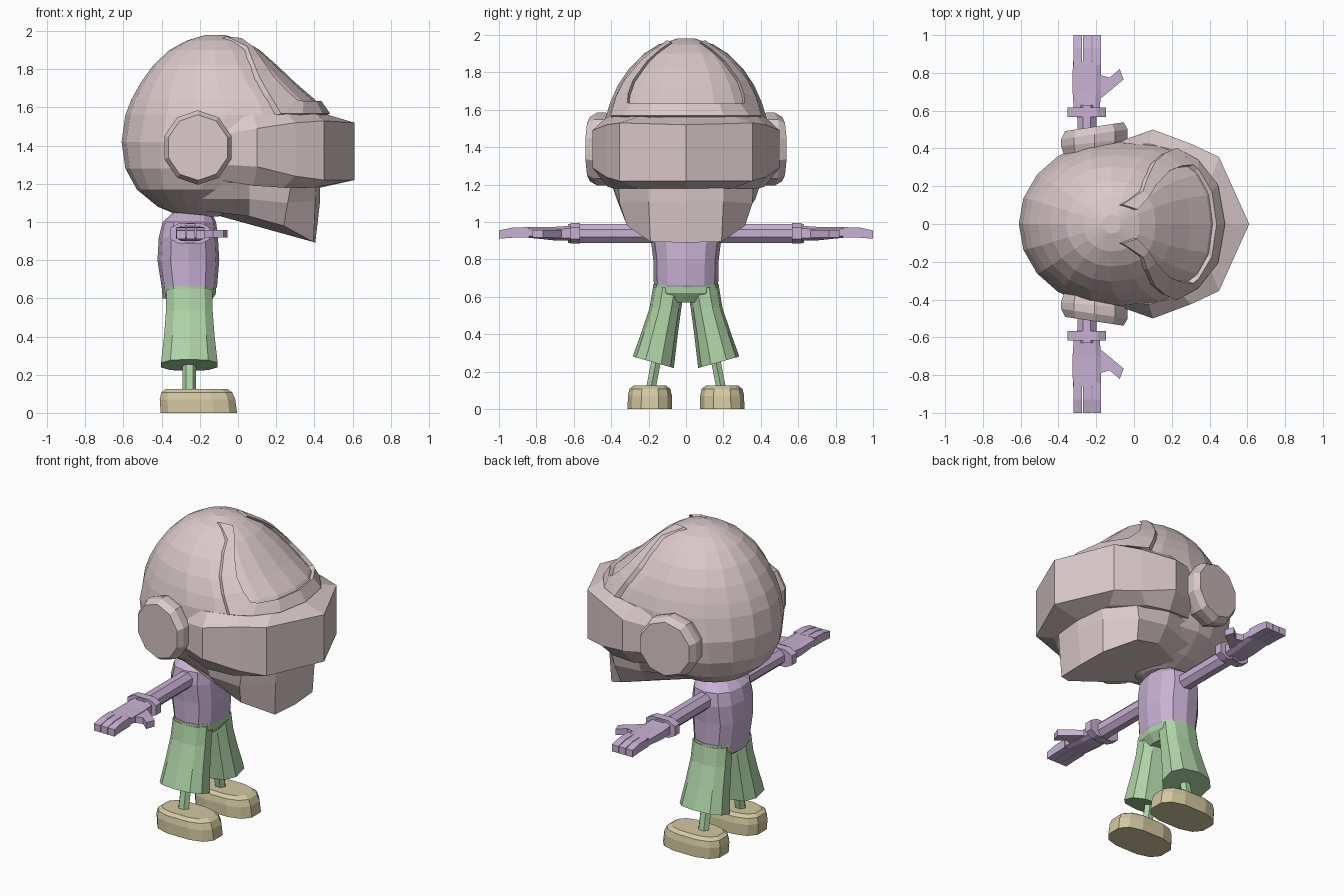
import bpy, bmesh
from math import sin, cos, pi, copysign

if "Cube" in bpy.data.objects:
    bpy.data.objects.remove(bpy.data.objects["Cube"])

def material(name, col):
    m = bpy.data.materials.new(name)
    m.diffuse_color = (*col, 1)
    m.use_nodes = True
    m.node_tree.nodes["Principled BSDF"].inputs["Base Color"].default_value = m.diffuse_color
    return m

PINK = material("helmet_pink", (0.70, 0.58, 0.59))
PURPLE = material("shirt_purple", (0.58, 0.44, 0.66))
GREEN = material("trouser_green", (0.42, 0.65, 0.38))
YELLOW = material("shoe_yellow", (0.65, 0.58, 0.36))

def finish(name, bm, mat, mirror=False):
    bmesh.ops.recalc_face_normals(bm, faces=bm.faces)
    me = bpy.data.meshes.new(name)
    bm.to_mesh(me)
    bm.free()
    me.materials.append(mat)
    ob = bpy.data.objects.new(name, me)
    bpy.context.collection.objects.link(ob)
    if mirror:
        mod = ob.modifiers.new("Mirror", "MIRROR")
        mod.use_axis = (False, True, False)
    return ob

def loft(name, rings, mat, mirror=False):
    bm = bmesh.new()
    vs = [[bm.verts.new(p) for p in r] for r in rings]
    n = len(rings[0])
    for a, b in zip(vs, vs[1:]):
        for i in range(n):
            j = (i + 1) % n
            bm.faces.new((a[i], a[j], b[j], b[i]))
    bm.faces.new(vs[0])
    bm.faces.new(vs[-1])
    return finish(name, bm, mat, mirror)

def oval(n, cu, cv, ru, rv, power=2.0, phase=0.0):
    """Superellipse outline as (u, v) pairs."""
    out = []
    for i in range(n):
        t = 2 * pi * (i + phase) / n
        c, s = cos(t), sin(t)
        out.append((cu + ru * copysign(abs(c) ** (2 / power), c),
                    cv + rv * copysign(abs(s) ** (2 / power), s)))
    return out

def sides(half):
    """Complete a half outline (first point on y = 0) across the middle."""
    return half + [(x, -y, z) for x, y, z in reversed(half[1:])]

# Helmet shell: z, back x, front x, half width
SHELL = [(1.03, -.30, -.10, .10), (1.08, -.42, .00, .22), (1.17, -.53, .15, .36),
         (1.28, -.59, .30, .42), (1.42, -.61, .40, .445), (1.56, -.59, .46, .43),
         (1.64, -.56, .405, .405), (1.73, -.51, .30, .365), (1.82, -.445, .205, .305),
         (1.90, -.36, .115, .225), (1.95, -.27, .03, .145), (1.98, -.17, -.07, .05)]

def shell_ring(z, xb, xf, w):
    c = (xb + xf) / 2
    return [(x, y, z) for x, y in
            [b if b[0] > c else a for a, b in zip(oval(20, c, 0, xf - c, w, 2.0),
                                                 oval(20, c, 0, xf - c, w, 2.4))]]

loft("helmet_shell", [shell_ring(*r) for r in SHELL], PINK)

def on_shell(y, z, lift=0.022):
    """Front point of the shell at height z, raised a little."""
    for lo, hi in zip(SHELL, SHELL[1:]):
        if z <= hi[0]:
            t = (z - lo[0]) / (hi[0] - lo[0])
            xb, xf, w = (lo[k] + t * (hi[k] - lo[k]) for k in (1, 2, 3))
            break
    c = (xb + xf) / 2
    d = max(0, 1 - min(1, abs(y) / w) ** 2.4) ** (1 / 2.4)
    return (c + (xf - c) * d + lift, y * 1.03, z + lift * .4)

# Raised forehead frame: outer and inner edge as (y, z)
outer = [(.10, 1.963), (.17, 1.91), (.235, 1.855), (.32, 1.75), (.365, 1.66),
         (.392, 1.56), (.33, 1.56), (.20, 1.56), (0, 1.56)]
inner = [(.075, 1.955), (.14, 1.91), (.20, 1.855), (.275, 1.75), (.30, 1.68),
         (.305, 1.63), (.28, 1.625), (.17, 1.625), (0, 1.625)]
bm = bmesh.new()
rows = [[bm.verts.new(on_shell(*p)) for p in edge] for edge in (outer, inner)]
back = [[bm.verts.new((v.co.x - .06, v.co.y * .92, v.co.z - .03)) for v in r] for r in rows]
loops = [rows[0], rows[1], back[1], back[0]]
for k in range(4):
    a, b = loops[k], loops[(k + 1) % 4]
    for i in range(len(a) - 1):
        bm.faces.new((a[i], a[i + 1], b[i + 1], b[i]))
bm.faces.new([l[0] for l in loops])
finish("forehead_frame", bm, PINK, True)

# Visor: half outlines from the bottom rim to the top rim
visor = [
    [(.43, 0, 1.18), (.40, .25, 1.18), (.24, .39, 1.18), (.08, .42, 1.19), (-.10, .38, 1.22)],
    [(.61, 0, 1.22), (.45, .355, 1.22), (.30, .425, 1.24), (.10, .50, 1.29), (-.07, .44, 1.30)],
    [(.61, 0, 1.52), (.45, .355, 1.53), (.30, .425, 1.52), (.10, .50, 1.49), (-.07, .44, 1.46)],
    [(.46, 0, 1.565), (.41, .25, 1.565), (.26, .38, 1.565), (.08, .425, 1.56), (-.10, .41, 1.54)]]
loft("visor", [sides(r) for r in visor], PINK)

# Jaw guard
jaw = [
    [(.43, 0, 1.21), (.41, .20, 1.21), (.28, .36, 1.21), (.06, .40, 1.21), (-.22, .34, 1.20)],
    [(.43, 0, 1.11), (.405, .20, 1.11), (.26, .355, 1.10), (.06, .37, 1.12), (-.22, .27, 1.12)],
    [(.405, 0, .89), (.395, .19, .895), (.24, .315, .98), (.06, .29, 1.03), (-.20, .15, 1.06)]]
loft("jaw_guard", [sides(r) for r in jaw], PINK)

# Ear pods: tilted ten-sided discs
def pod(scale, y, tilt):
    return [(x, y + tilt * (x + .21), z) for x, z in
            oval(10, -.21, 1.39, .185 * scale, .195 * scale, phase=.5)]

loft("ear_pod", [pod(.9, .36, 0), pod(1.0, .43, .1), pod(1.0, .475, .15), pod(.88, .515, .15)],
     PINK, True)

# Torso: z, centre x, depth radius, width radius
torso = [(.60, -.27, .125, .14), (.66, -.255, .145, .172), (.80, -.26, .162, .175),
         (.92, -.26, .155, .19), (1.00, -.255, .14, .18), (1.05, -.24, .10, .11)]
loft("torso", [[(x, y, z) for x, y in oval(12, c, 0, rx, ry, 2.5)]
               for z, c, rx, ry in torso], PURPLE)

# Hips and flared trouser legs
loft("hips", [[(x, y, z) for x, y in oval(12, -.255, 0, rx, ry, 2.6)] for z, rx, ry in
              [(.57, .10, .13), (.62, .138, .178), (.665, .142, .176)]], GREEN)
legs = [(.65, .092, .085, .125, 0), (.54, .11, .085, .127, 0),
        (.40, .142, .097, .138, .1), (.25, .175, .11, .155, .28)]
loft("trouser_leg", [[(x, y, z + t * (y - c)) for x, y in oval(10, -.255, c, rx, ry, 2.4, .5)]
                     for z, c, ry, rx, t in legs], GREEN, True)
loft("ankle", [[(x, y, z) for x, y in oval(6, -.255, c, .036, .03)]
               for z, c in [(.11, .188), (.28, .155)]], GREEN, True)

# Shoes
shoe = [(0, .205, .122), (.07, .203, .121), (.108, .19, .112), (.125, .165, .09)]
loft("shoe", [[(x, y, z) for x, y in oval(12, -.205 - z * .1, .193, rx, ry, 2.8, .5)]
              for z, rx, ry in shoe], YELLOW, True)

# Arms and cuffs run along y
def along_y(name, secs, n, power=2.0):
    loft(name, [[(x, y, z) for x, z in oval(n, -.25, cz, rx, rz, power, .5)]
                for y, cz, rx, rz in secs], PURPLE, True)

along_y("arm", [(.12, .94, .052, .055), (.63, .94, .055, .055)], 8)
along_y("cuff", [(.567, .94, .108, .058), (.617, .94, .108, .058)], 8, 3)
along_y("palm", [(.61, .94, .072, .042), (.70, .938, .078, .038), (.86, .945, .077, .028)], 8, 4)

# Fingers
for k, name in enumerate(("outer_finger", "middle_finger", "inner_finger")):
    cx = -.298 + k * .05
    loft(name, [[(cx + u * .023, y, cz + v * h) for u, v in
                 ((-1, -1), (1, -1), (1, 1), (-1, 1))]
                for y, cz, h in [(.84, .945, .028), (.93, .943, .027), (1.0, .933, .022)]],
         PURPLE, True)

# Thumb
thumb = [(-.20, .65), (-.17, .67), (-.055, .765), (-.075, .82), (-.13, .775), (-.18, .79)]
loft("thumb", [[(x, y, z) for x, y in thumb] for z in (.918, .958)], PURPLE, True)
